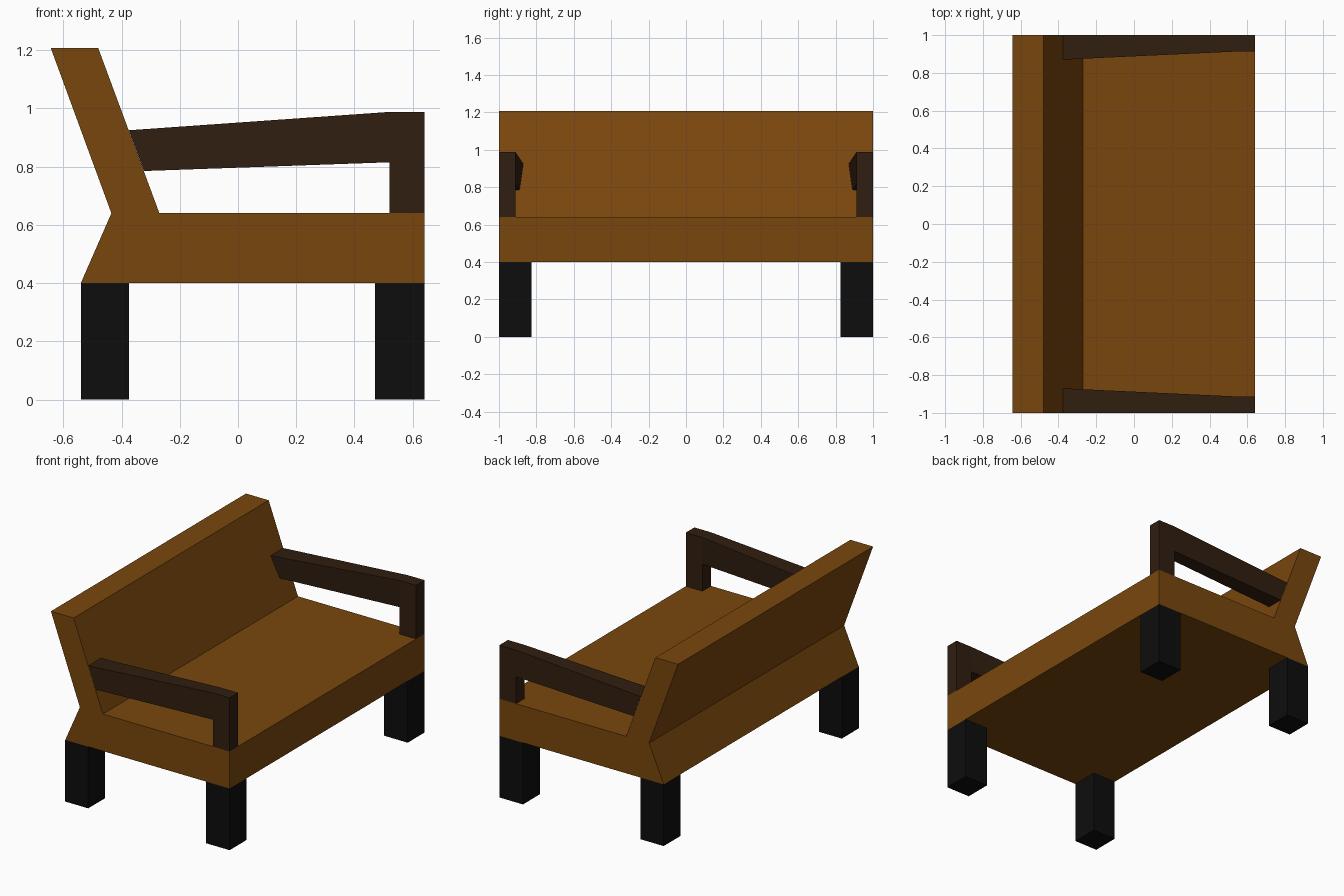
import bpy, bmesh

if "Cube" in bpy.data.objects:
    bpy.data.objects.remove(bpy.data.objects["Cube"])


def material(name, rgb):
    m = bpy.data.materials.new(name)
    m.diffuse_color = (*rgb, 1)
    m.use_nodes = True
    m.node_tree.nodes["Principled BSDF"].inputs["Base Color"].default_value = m.diffuse_color
    return m


WOOD = material("wood", (0.19, 0.062, 0.004))
DARK = material("dark_wood", (0.03, 0.013, 0.005))
BLACK = material("black", (0.004, 0.004, 0.004))


def prism(name, near, far, cells, mat, mirror=False):
    """Join two matching outlines (x, y, z) into a solid; cells split the end caps."""
    bm = bmesh.new()
    a = [bm.verts.new(p) for p in near]
    b = [bm.verts.new(p) for p in far]
    n = len(a)
    for cell in cells:
        bm.faces.new([a[i] for i in cell])
        bm.faces.new([b[i] for i in reversed(cell)])
    for i in range(n):
        j = (i + 1) % n
        bm.faces.new((a[j], a[i], b[i], b[j]))
    bmesh.ops.recalc_face_normals(bm, faces=bm.faces)
    me = bpy.data.meshes.new(name)
    bm.to_mesh(me)
    bm.free()
    me.materials.append(mat)
    ob = bpy.data.objects.new(name, me)
    bpy.context.collection.objects.link(ob)
    if mirror:
        mod = ob.modifiers.new("mirror", 'MIRROR')
        mod.use_axis = (False, True, False)
    return ob


# seat and leaning backrest: one side profile across the full width
body = [(-0.54, 0.40), (0.64, 0.40), (0.64, 0.64), (-0.27, 0.64),
        (-0.48, 1.207), (-0.643, 1.207), (-0.435, 0.64)]
prism("seat_and_backrest",
      [(x, -1, z) for x, z in body], [(x, 1, z) for x, z in body],
      [(0, 1, 2, 3, 6), (6, 3, 4, 5)], WOOD)

# armrests: sloping bar that thickens inward toward the backrest, plus front post
arm = [(-0.375, 0.925, 0.87), (0.52, 0.988, 0.912), (0.64, 0.988, 0.912),
       (0.64, 0.64, 0.912), (0.52, 0.64, 0.912), (0.52, 0.815, 0.912),
       (-0.323, 0.785, 0.89)]
prism("armrests",
      [(x, -1, z) for x, z, y in arm], [(x, -y, z) for x, z, y in arm],
      [(0, 1, 5, 6), (1, 2, 3, 4, 5)], DARK, mirror=True)

# square legs, front and back pairs
for name, x0, x1 in (("back_legs", -0.54, -0.375), ("front_legs", 0.47, 0.64)):
    leg = [(x0, 0), (x1, 0), (x1, 0.40), (x0, 0.40)]
    prism(name, [(x, -1, z) for x, z in leg], [(x, -0.826, z) for x, z in leg],
          [(0, 1, 2, 3)], BLACK, mirror=True)
